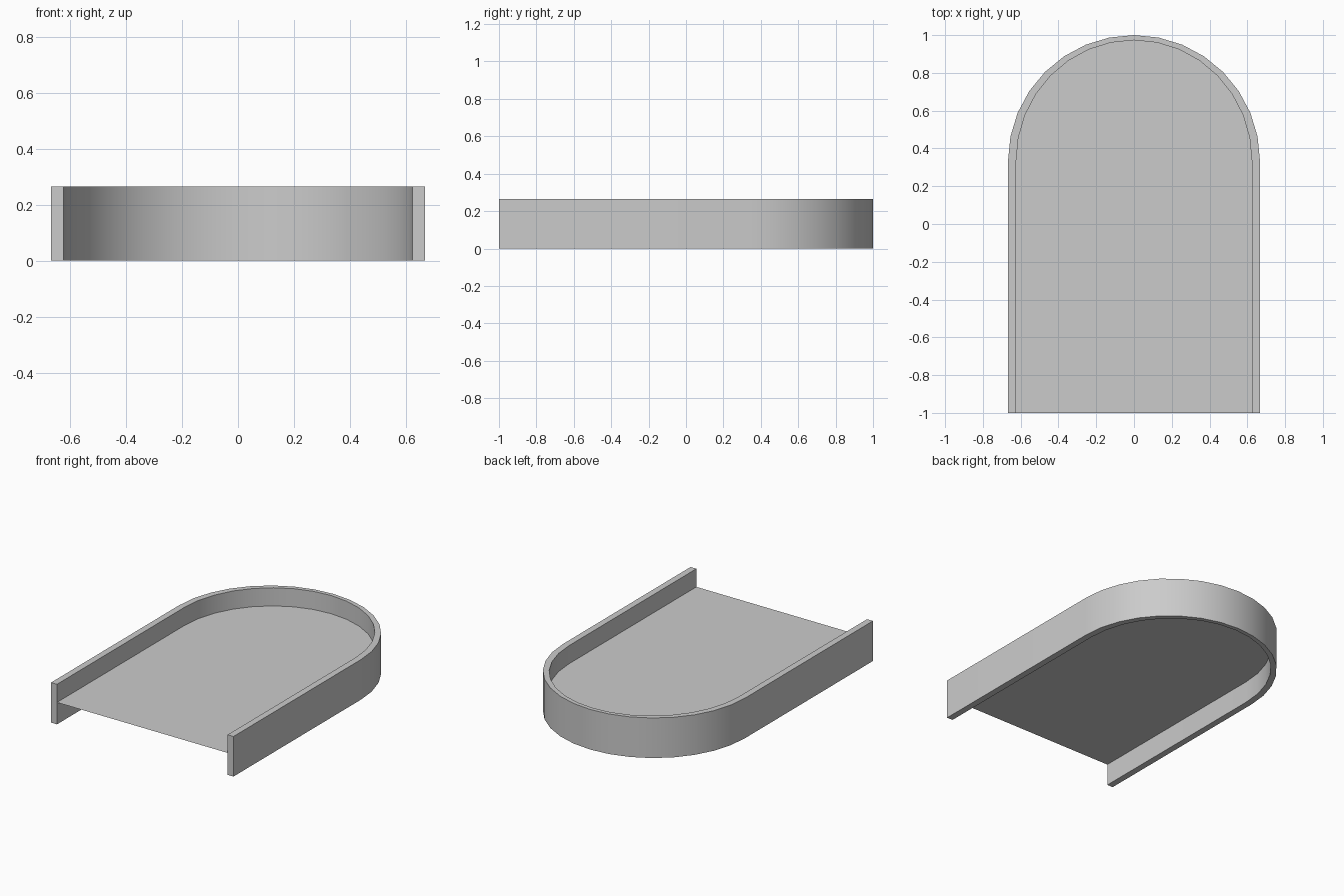
import bpy, bmesh
from math import sin, cos, pi

if "Cube" in bpy.data.objects:
    bpy.data.objects.remove(bpy.data.objects["Cube"])

H, PANEL_Z, SPRING, SEG = 0.265, 0.145, 0.333, 16


def arch(rx, ry):
    """Open arch outline from front right, round the back, to front left."""
    arc = [(rx * cos(pi * i / SEG), SPRING + ry * sin(pi * i / SEG)) for i in range(SEG + 1)]
    return [(rx, -1)] + arc + [(-rx, -1)]


def finish(bm, name):
    bmesh.ops.recalc_face_normals(bm, faces=bm.faces)
    me = bpy.data.meshes.new(name)
    bm.to_mesh(me)
    bm.free()
    ob = bpy.data.objects.new(name, me)
    bpy.context.collection.objects.link(ob)
    return ob


outer, inner = arch(0.667, 0.667), arch(0.624, 0.64)

# Arched rim wall, swept as a rectangular section along the outline
bm = bmesh.new()
rings = []
for (ox, oy), (ix, iy) in zip(outer, inner):
    section = [(ox, oy, 0), (ox, oy, H), (ix, iy, H), (ix, iy, 0)]
    rings.append([bm.verts.new(p) for p in section])
for a, b in zip(rings, rings[1:]):
    for k in range(4):
        n = (k + 1) % 4
        bm.faces.new((a[k], a[n], b[n], b[k]))
bm.faces.new(rings[0])
bm.faces.new(rings[-1])
rim = finish(bm, "rim_wall")
bpy.context.view_layer.objects.active = rim
rim.select_set(True)
bpy.ops.object.shade_smooth_by_angle(angle=pi / 6)

# Thin flat panel set inside the rim
bm = bmesh.new()
face = bm.faces.new([bm.verts.new((x, y, PANEL_Z)) for x, y in inner])
finish(bm, "inset_panel")
